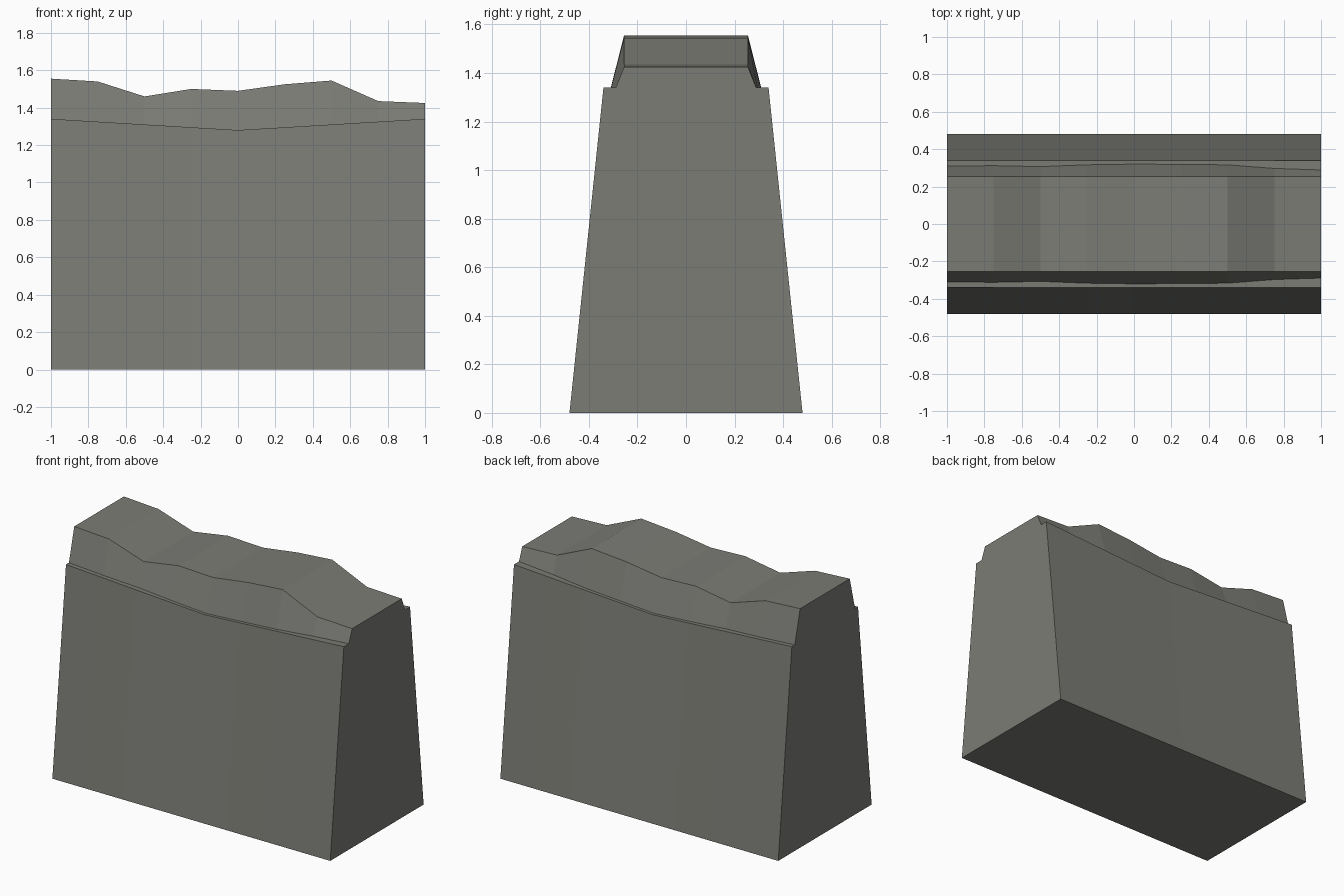
import bpy, bmesh

if "Cube" in bpy.data.objects:
    bpy.data.objects.remove(bpy.data.objects["Cube"])

# Single stone colour
stone = bpy.data.materials.new("grey_stone")
stone.diffuse_color = (0.20, 0.20, 0.18, 1)
stone.use_nodes = True
stone.node_tree.nodes["Principled BSDF"].inputs["Base Color"].default_value = stone.diffuse_color

# Crest heights at even steps along the wall
CREST = [1.555, 1.54, 1.46, 1.50, 1.49, 1.525, 1.545, 1.435, 1.425]
FOOT_Y, LEDGE_Y, CREST_Y = 0.48, 0.34, 0.255
CAP_BASE_Y, CAP_BASE_Z = 0.345, 1.20


def section(x, crest):
    """Symmetric wall profile: battered base, narrow ledge, sloped cap."""
    ledge = 1.28 + 0.06 * abs(x)
    t = (ledge - CAP_BASE_Z) / (crest - CAP_BASE_Z)
    cap_y = CAP_BASE_Y + (CREST_Y - CAP_BASE_Y) * t
    half = [(FOOT_Y, 0), (LEDGE_Y, ledge), (cap_y, ledge), (CREST_Y, crest)]
    ring = [(-y, z) for y, z in half] + [(y, z) for y, z in reversed(half)]
    return [(x, y, z) for y, z in ring]


# Loft the profile along x and close both ends
bm = bmesh.new()
rings = [[bm.verts.new(p) for p in section(-1 + 0.25 * i, h)]
         for i, h in enumerate(CREST)]
for a, b in zip(rings, rings[1:]):
    for j in range(len(a)):
        k = (j + 1) % len(a)
        bm.faces.new((a[j], a[k], b[k], b[j]))
bm.faces.new(rings[0])
bm.faces.new(rings[-1])
bmesh.ops.recalc_face_normals(bm, faces=bm.faces)

mesh = bpy.data.meshes.new("stone_wall")
bm.to_mesh(mesh)
bm.free()
mesh.materials.append(stone)
wall = bpy.data.objects.new("stone_wall", mesh)
bpy.context.collection.objects.link(wall)
